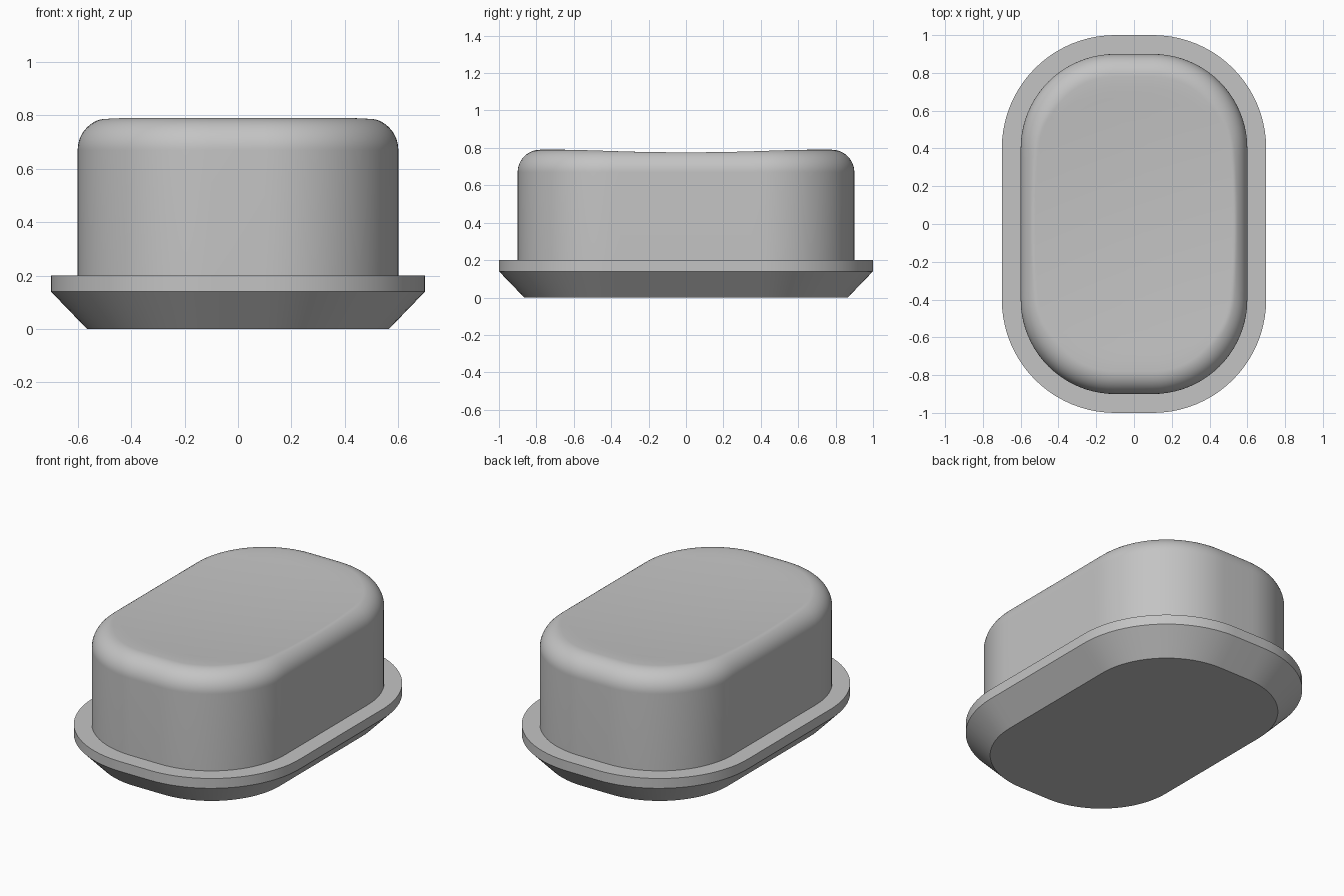
import bpy, bmesh, math

if "Cube" in bpy.data.objects:
    bpy.data.objects.remove(bpy.data.objects["Cube"], do_unlink=True)

CORNER_X, CORNER_Y = 0.1, 0.4   # corner arc centres, shared by every outline
ARC_STEPS = 20

grey = bpy.data.materials.new("plain grey")
grey.use_nodes = True
colour = (0.55, 0.55, 0.55, 1)
grey.diffuse_color = colour
grey.node_tree.nodes["Principled BSDF"].inputs["Base Color"].default_value = colour


def outline(radius):
    """Rounded rectangle with the given corner radius, counter-clockwise."""
    points = []
    for quarter, (sx, sy) in enumerate([(1, 1), (-1, 1), (-1, -1), (1, -1)]):
        for i in range(ARC_STEPS + 1):
            a = (quarter + i / ARC_STEPS) * math.pi / 2
            points.append((sx * CORNER_X + radius * math.cos(a),
                           sy * CORNER_Y + radius * math.sin(a)))
        if quarter in (0, 2):
            continue
        # extra points along the long straight side
        for i in range(1, 16):
            points.append((sx * (CORNER_X + radius), CORNER_Y * sy * (1 - i / 8)) if quarter == 1
                          else (sx * (CORNER_X + radius), CORNER_Y * (i / 8 - 1)))
    # the side after the second corner lies between its end and the third corner
    return points


def loft(name, rings, centre_top=None):
    """Skin a stack of rings, closing the bottom flat and the top flat or to a point."""
    bm = bmesh.new()
    loops = [[bm.verts.new(p) for p in ring] for ring in rings]
    n = len(loops[0])
    for low, high in zip(loops, loops[1:]):
        for i in range(n):
            j = (i + 1) % n
            bm.faces.new((low[i], low[j], high[j], high[i]))
    bm.faces.new(loops[0][::-1])
    if centre_top is None:
        bm.faces.new(loops[-1])
    else:
        tip = bm.verts.new(centre_top)
        for i in range(n):
            bm.faces.new((loops[-1][i], loops[-1][(i + 1) % n], tip))
    bmesh.ops.recalc_face_normals(bm, faces=bm.faces)
    mesh = bpy.data.meshes.new(name)
    bm.to_mesh(mesh)
    bm.free()
    mesh.materials.append(grey)
    obj = bpy.data.objects.new(name, mesh)
    bpy.context.collection.objects.link(obj)
    bpy.ops.object.select_all(action="DESELECT")
    obj.select_set(True)
    bpy.context.view_layer.objects.active = obj
    bpy.ops.object.shade_smooth_by_angle(angle=math.radians(30))
    return obj


def flat_ring(radius, z):
    return [(x, y, z) for x, y in outline(radius)]


# Flange with a chamfered underside
loft("base_flange", [flat_ring(0.465, 0), flat_ring(0.6, 0.14), flat_ring(0.6, 0.2)])

# Body with a rounded rim and a shallow spherical dish pressed into the top
TOP, FILLET, BODY = 0.79, 0.12, 0.5
DISH_RIM, DISH_DEPTH = 0.75, 0.028


def dished(x, y, z):
    bowl = TOP - DISH_DEPTH * (1 - (x * x + y * y) / DISH_RIM ** 2)
    return (x, y, min(z, bowl))


rings = [flat_ring(BODY, 0.19)]
for step in range(19):
    a = step / 18 * math.pi / 2
    radius = BODY - FILLET * (1 - math.cos(a))
    z = TOP - FILLET * (1 - math.sin(a))
    rings.append([dished(x, y, z) for x, y in outline(radius)])
inner = outline(BODY - FILLET)
for step in range(1, 14):
    s = 1 - step / 14
    rings.append([dished(x * s, y * s, TOP) for x, y in inner])
loft("body", rings, dished(0, 0, TOP))
